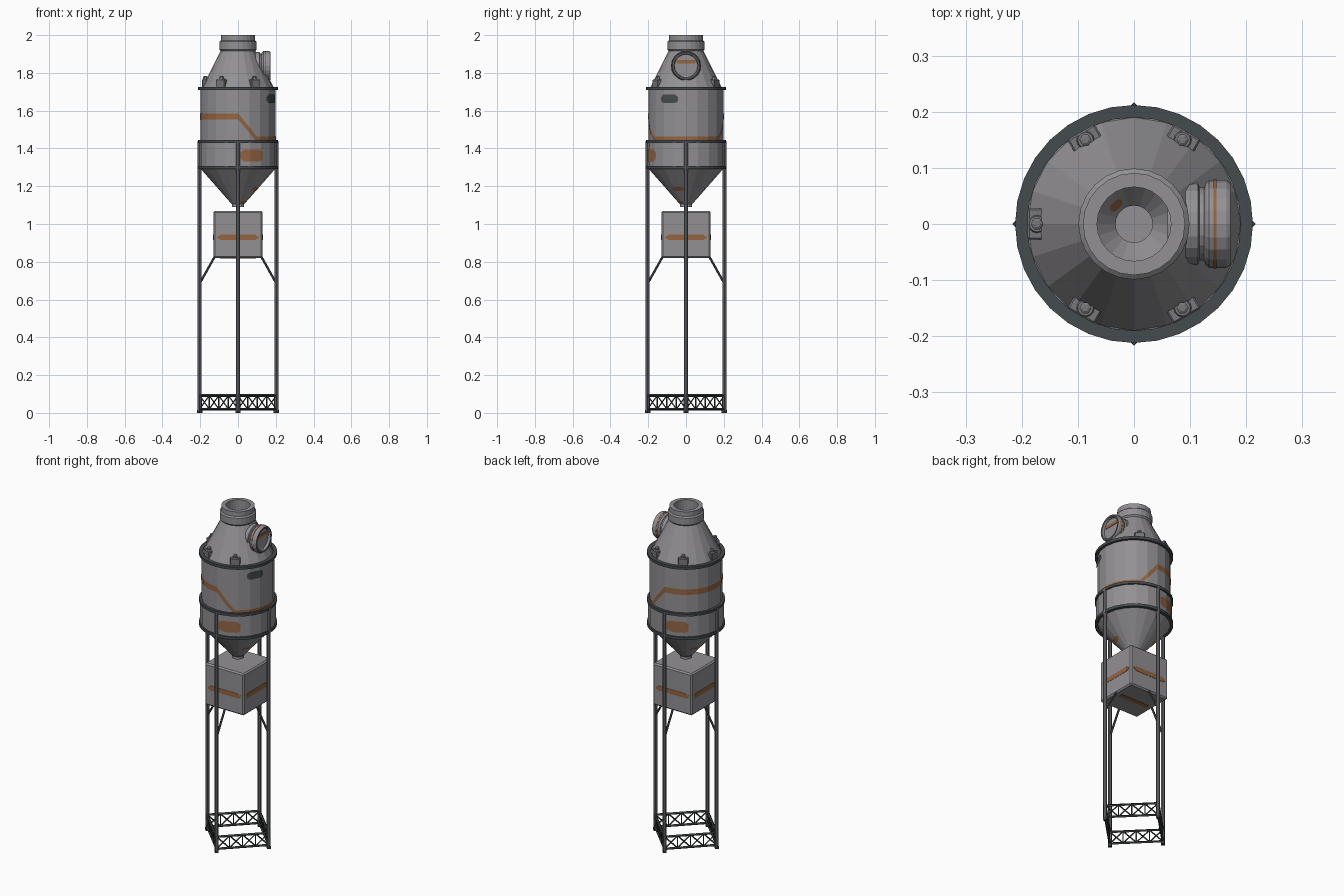
import bpy, bmesh
from math import sin, cos, pi, radians
from mathutils import Vector, Matrix

if "Cube" in bpy.data.objects:
    bpy.data.objects.remove(bpy.data.objects["Cube"])

def mat(name, c):
    m = bpy.data.materials.new(name)
    m.diffuse_color = (*c, 1)
    m.use_nodes = True
    m.node_tree.nodes["Principled BSDF"].inputs["Base Color"].default_value = m.diffuse_color
    return m

GREY = mat("cool grey steel", (0.29, 0.28, 0.295))
LEG = mat("leg steel", (0.16, 0.158, 0.17))
DARK = mat("dark steel", (0.06, 0.07, 0.075))
BASE = mat("base dark", (0.042, 0.05, 0.05))
ORANGE = mat("rust orange", (0.30, 0.13, 0.055))
BOLT = mat("bolt grey", (0.19, 0.185, 0.195))
N = 20

def finish(bm, name, m, mx=None, normals=True):
    if normals:
        bmesh.ops.recalc_face_normals(bm, faces=bm.faces)
    me = bpy.data.meshes.new(name)
    bm.to_mesh(me)
    bm.free()
    if mx:
        me.transform(mx)
    me.materials.append(m)
    ob = bpy.data.objects.new(name, me)
    bpy.context.collection.objects.link(ob)
    return ob

def lathe(name, prof, m, n=N, mx=None, closed=False):
    """Revolve (radius, height) points about z."""
    bm = bmesh.new()
    rings = [[bm.verts.new((r * cos(2 * pi * i / n), r * sin(2 * pi * i / n), z))
              for i in range(n)] for r, z in prof]
    pairs = list(zip(rings, rings[1:])) + ([(rings[-1], rings[0])] if closed else [])
    for a, b in pairs:
        for i in range(n):
            j = (i + 1) % n
            bm.faces.new((a[i], a[j], b[j], b[i]))
    bmesh.ops.remove_doubles(bm, verts=bm.verts, dist=1e-5)
    return finish(bm, name, m, mx)

def box(name, size, m, mx, bevel=0):
    bm = bmesh.new()
    bmesh.ops.create_cube(bm, size=1)
    bmesh.ops.scale(bm, vec=size, verts=bm.verts)
    if bevel:
        bmesh.ops.bevel(bm, geom=bm.edges[:], offset=bevel, segments=1, affect='EDGES')
    return finish(bm, name, m, mx)

def rods(name, segs, r, m, n=4):
    """Straight bars between point pairs, joined into one object."""
    bm = bmesh.new()
    for a, b in segs:
        a, b = Vector(a), Vector(b)
        d = b - a
        mx = Matrix.Translation((a + b) / 2) @ d.to_track_quat('Z', 'Y').to_matrix().to_4x4()
        bmesh.ops.create_cone(bm, cap_ends=True, segments=n, radius1=r, radius2=r,
                              depth=d.length, matrix=mx)
    return finish(bm, name, m)

def wrap(name, a0, a1, rad, zfun, m, step=3, off=0.002):
    """Painted strip lying just over the faceted drum; zfun(angle) -> low, high."""
    bm = bmesh.new()
    f = 2 * pi / N
    prev = None
    k = max(1, round((a1 - a0) / step))
    for i in range(k + 1):
        deg = a0 + (a1 - a0) * i / k
        a = radians(deg)
        poly = cos(f / 2) / cos((a % f) - f / 2)
        cur = []
        for z in zfun(deg, i / k):
            r = rad(z) * poly + off
            cur.append(bm.verts.new((r * cos(a), r * sin(a), z)))
        if prev:
            quad = (prev[0], cur[0], cur[1], prev[1])
            bm.faces.new(quad if off > 0 else quad[::-1])
        prev = cur
    return finish(bm, name, m, normals=False)

def rotz(deg):
    return Matrix.Rotation(radians(deg), 4, 'Z')

# hopper shell: outlet, lower cone, drum, upper cone, open neck
lathe("hopper_shell", [(0.033, 1.09), (0.033, 1.105), (0.2, 1.295), (0.205, 1.30), (0.205, 1.44),
      (0.198, 1.44), (0.198, 1.72), (0.19, 1.722), (0.09, 1.92)], GREY)
lathe("neck_collar", [(0.066, 1.915), (0.09, 1.915), (0.099, 1.925), (0.099, 1.965), (0.091, 1.972),
      (0.091, 2.0), (0.066, 2.0)], GREY, 24, closed=True)

# dark hoops around the drum
for i, z in enumerate((1.298, 1.438, 1.718)):
    lathe(f"drum_hoop_{i}", [(0.19, z - 0.008), (0.212, z - 0.008), (0.212, z + 0.008),
          (0.19, z + 0.008)], DARK, 32, closed=True)

# wavy orange stripe: high at the left half, dropping low on the right
def stripe(deg, t):
    a = abs((deg + 180) % 360 - 180)
    k = min(1, max(0, (a - 60) / 30))
    return 1.435 + 0.118 * k, 1.462 + 0.124 * k
wrap("drum_stripe", 0, 360, lambda z: 0.198, stripe, ORANGE)

# orange patches with cut corners on the lower drum, small dashes on the cone
def patch(z0, z1, c):
    def f(deg, t):
        e = max(0, 1 - min(t, 1 - t) / 0.15) * c
        return z0 + e, z1 - e
    return f
cone = lambda z: 0.033 + (z - 1.105) * 0.879
for i, o in enumerate((0, 180)):
    wrap(f"drum_patch_{i}", -86 + o, -51 + o, lambda z: 0.205, patch(1.33, 1.395, 0.015), ORANGE, 2)
    wrap(f"cone_dash_{i}", -42 + o, -6 + o, cone, patch(1.175, 1.195, 0.005), ORANGE)
    wrap(f"outlet_dash_{i}", -65 + o, -20 + o, cone, patch(1.108, 1.122, 0.003), ORANGE)
wrap("inner_dash", 118, 150, cone, patch(1.115, 1.13, 0.003), ORANGE, off=-0.002)

# dark vent plate on the drum
wrap("vent_plate", -41, -12, lambda z: 0.2, patch(1.64, 1.685, 0.013), DARK, 2)

# upright bolted pads on the upper cone
for i in range(5):
    mx = rotz(60 + 60 * i) @ Matrix.Translation((0.173, 0, 1.765))
    box(f"cone_pad_{i}", (0.035, 0.056, 0.042), BOLT, mx @ Matrix.Translation((-0.001, 0, -0.021)), 0.003)
    lathe(f"pad_washer_{i}", [(0, 0), (0.016, 0), (0.014, 0.004), (0, 0.004)], BOLT, 12, mx)
    lathe(f"pad_bolt_{i}", [(0, 0.003), (0.011, 0.003), (0.011, 0.015), (0.006, 0.018), (0, 0.018)],
          BOLT, 6, mx)

# side port facing +x
px = Matrix.Translation((0, 0, 1.837)) @ Matrix.Rotation(pi / 2, 4, 'Y')
lathe("port_pipe", [(0.066, 0.06), (0.066, 0.085), (0.073, 0.088), (0.073, 0.114), (0.065, 0.117),
      (0.065, 0.125), (0.072, 0.127)], GREY, 20, px)
lathe("port_flange", [(0.06, 0.127), (0.072, 0.127), (0.078, 0.134), (0.078, 0.165), (0.074, 0.172),
      (0.064, 0.172), (0.061, 0.158)], GREY, 20, px, closed=True)
lathe("port_trim", [(0.0775, 0.142), (0.0795, 0.142), (0.0795, 0.147), (0.0775, 0.147)],
      ORANGE, 20, px, closed=True)
lathe("port_rim", [(0.067, 0.1725), (0.074, 0.1725)], DARK, 20, px)
lathe("port_disc", [(0, 0.158), (0.062, 0.158)], GREY, 20, px)
box("port_stripe", (0.003, 0.1, 0.018), ORANGE, Matrix.Translation((0.159, 0, 1.86)))

# collection box under the outlet with stripes on sides and bottom
box("collection_box", (0.26, 0.26, 0.25), GREY, Matrix.Translation((0, 0, 0.945)), 0.008)
for i in range(4):
    r = rotz(90 * i)
    box(f"box_stripe_{i}", (0.003, 0.19, 0.028), ORANGE, r @ Matrix.Translation((0.1300, 0, 0.93)))
    box(f"box_stripe_tip_{i}", (0.003, 0.215, 0.016), ORANGE, r @ Matrix.Translation((0.1298, 0, 0.928)))
box("box_bottom_stripe", (0.19, 0.028, 0.003), ORANGE, Matrix.Translation((0, 0, 0.8195)))

# four legs with feet and struts carrying the box
P = [Vector((0.203 * cos(pi / 2 * i), 0.203 * sin(pi / 2 * i), 0)) for i in range(4)]
up = lambda p, z: (p.x, p.y, z)
rods("legs", [(up(p, 0.01), up(p, 1.44)) for p in P], 0.011, LEG, 8)
rods("box_struts", [(up(p * 0.6, 0.83), up(p, 0.685)) for p in P], 0.006, DARK, 6)
for i in range(4):
    mx = rotz(90 * i) @ Matrix.Translation((0.203, 0, 0)) @ rotz(45)
    box(f"foot_{i}", (0.017, 0.017, 0.092), BASE, mx @ Matrix.Translation((0, 0, 0.054)))
    box(f"foot_plate_{i}", (0.02, 0.02, 0.016), BASE, mx @ Matrix.Translation((0, 0, 0.008)))

# lattice base between the legs
rails, lattice = [], []
for i in range(4):
    a, b = P[i], P[(i + 1) % 4]
    rails += [(up(a, z), up(b, z)) for z in (0.02, 0.092)]
    for k in range(4):
        c, d = a.lerp(b, k / 4), a.lerp(b, (k + 1) / 4)
        lattice += [(up(c, 0.02), up(d, 0.092)), (up(c, 0.092), up(d, 0.02))]
        if k:
            lattice.append((up(c, 0.02), up(c, 0.092)))
rods("base_rails", rails, 0.007, BASE)
rods("base_lattice", lattice, 0.004, BASE)
